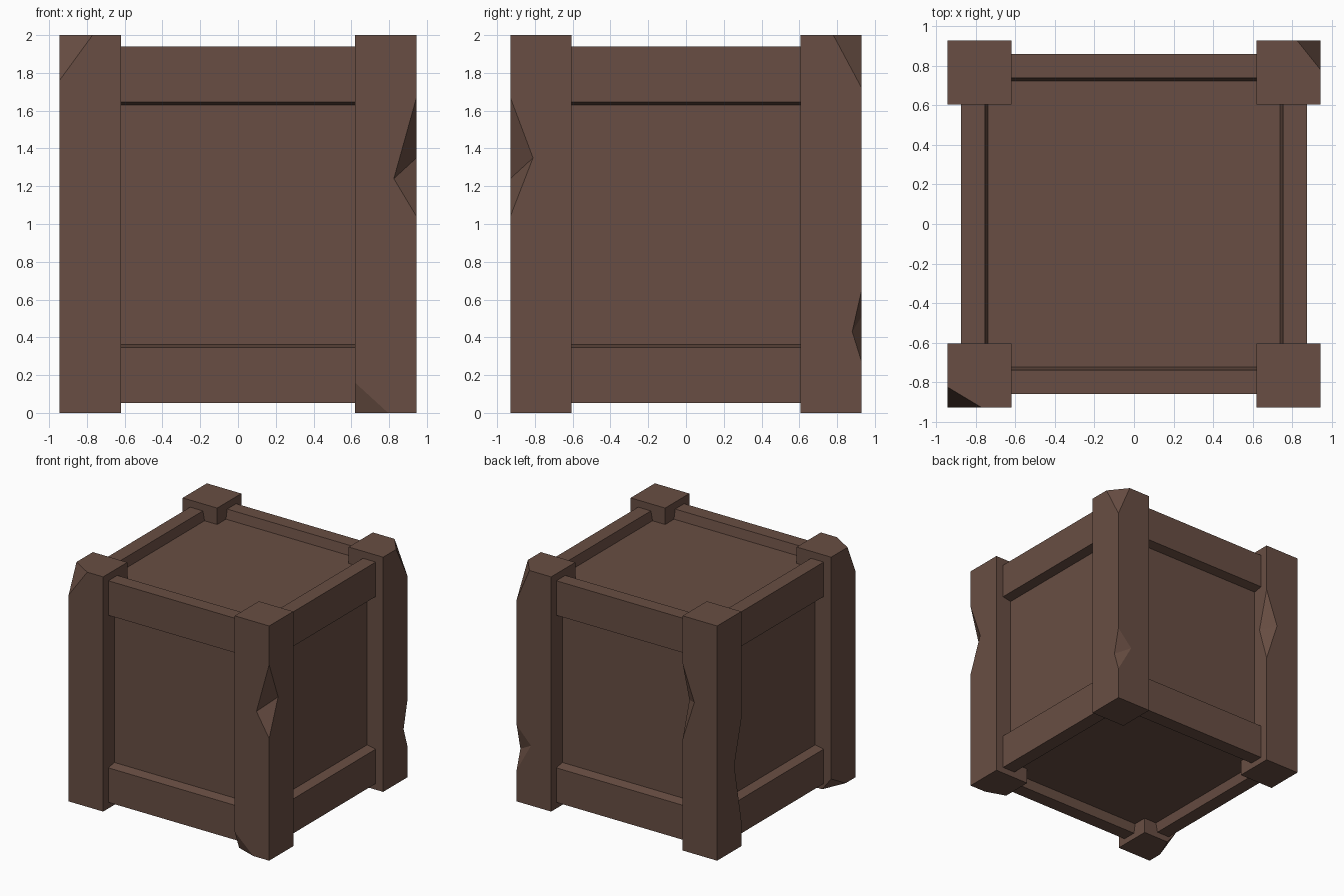
import bpy, bmesh
from mathutils import Vector

if "Cube" in bpy.data.objects:
    bpy.data.objects.remove(bpy.data.objects["Cube"])

wood = bpy.data.materials.new("dark brown wood")
wood.diffuse_color = (0.14, 0.076, 0.056, 1)
wood.use_nodes = True
wood.node_tree.nodes["Principled BSDF"].inputs["Base Color"].default_value = wood.diffuse_color


def add_object(name, bm):
    bmesh.ops.recalc_face_normals(bm, faces=bm.faces[:])
    me = bpy.data.meshes.new(name)
    bm.to_mesh(me)
    bm.free()
    me.materials.append(wood)
    ob = bpy.data.objects.new(name, me)
    bpy.context.collection.objects.link(ob)
    return ob


def box(lo, hi):
    bm = bmesh.new()
    bmesh.ops.create_cube(bm, size=1)
    for v in bm.verts:
        v.co = Vector([h if c > 0 else l for c, l, h in zip(v.co, lo, hi)])
    return bm


# Crate body: every side has a framed, recessed panel
zc = 0.996
bm = box((-0.875, -0.86, 0.052), (0.875, 0.86, 1.94))
sides = bm.faces[:]
bmesh.ops.inset_individual(bm, faces=sides, thickness=0.17)
for f in sides:
    if abs(f.normal.z) < 0.5:          # upright sides have taller rails
        for v in f.verts:
            v.co.z = zc + (0.65 if v.co.z > zc else -0.65)
bmesh.ops.inset_individual(bm, faces=sides, thickness=0.022, depth=-0.08)
add_object("crate_body", bm)


def chip(post, corner, cuts, hinge):
    """Cut a tetrahedron out of a post, enlarged about a point on the cut."""
    pts = [Vector(p) for p in [corner] + cuts]
    c = sum((pts[i] for i in hinge), Vector()) / len(hinge)
    cbm = bmesh.new()
    vs = [cbm.verts.new(c + (p - c) * 1.25) for p in pts]
    for a, b, d in ((0, 1, 2), (0, 1, 3), (0, 2, 3), (1, 2, 3)):
        cbm.faces.new((vs[a], vs[b], vs[d]))
    cutter = add_object("chip_cutter", cbm)
    cutter.hide_render = True
    mod = post.modifiers.new("chip", 'BOOLEAN')
    mod.operation = 'DIFFERENCE'
    mod.solver = 'EXACT'
    mod.object = cutter
    with bpy.context.temp_override(object=post, active_object=post):
        bpy.ops.object.modifier_apply(modifier=mod.name)
    bpy.data.objects.remove(cutter)


def corner_chip(post, corner, x, y, z):
    """Slice a corner off; x, y, z are where the cut meets its three edges."""
    cx, cy, cz = corner
    chip(post, corner, [(x, cy, cz), (cx, y, cz), (cx, cy, z)], (1, 2, 3))


def edge_notch(post, ex, ey, top, low, x, zx, y, zy):
    """Notch in an upright edge, reaching x on one face and y on the other."""
    chip(post, (ex, ey, top), [(x, ey, zx), (ex, y, zy), (ex, ey, low)], (1, 2))


# Corner posts
XO, XI, YO, YI = 0.945, 0.62, 0.93, 0.605
posts = {}
for yn, sy in (("front", -1), ("back", 1)):
    for xn, sx in (("left", -1), ("right", 1)):
        xs, ys = sorted((sx * XI, sx * XO)), sorted((sy * YI, sy * YO))
        key = yn + "_" + xn
        posts[key] = add_object(key + "_post",
                                box((xs[0], ys[0], 0), (xs[1], ys[1], 2)))

# Chipped corners
corner_chip(posts["front_left"], (-XO, -YO, 2), -0.77, -0.825, 1.76)
corner_chip(posts["front_left"], (-XO, -YI, 0), -0.86, -0.80, 0.11)
corner_chip(posts["back_right"], (XO, YO, 2), 0.825, 0.78, 1.72)
corner_chip(posts["front_right"], (XI, -YO, 0), 0.795, -0.87, 0.16)

# Notched edges
edge_notch(posts["front_right"], XO, -YO, 1.67, 1.04, 0.825, 1.24, -0.81, 1.35)
edge_notch(posts["back_right"], XO, YO, 0.65, 0.27, 0.81, 0.51, 0.88, 0.43)
edge_notch(posts["back_left"], -XI, YO, 1.59, 0.95, -0.73, 1.29, 0.84, 1.25)
edge_notch(posts["back_left"], -XO, YI, 1.08, 0.22, -0.87, 0.65, 0.70, 0.72)
